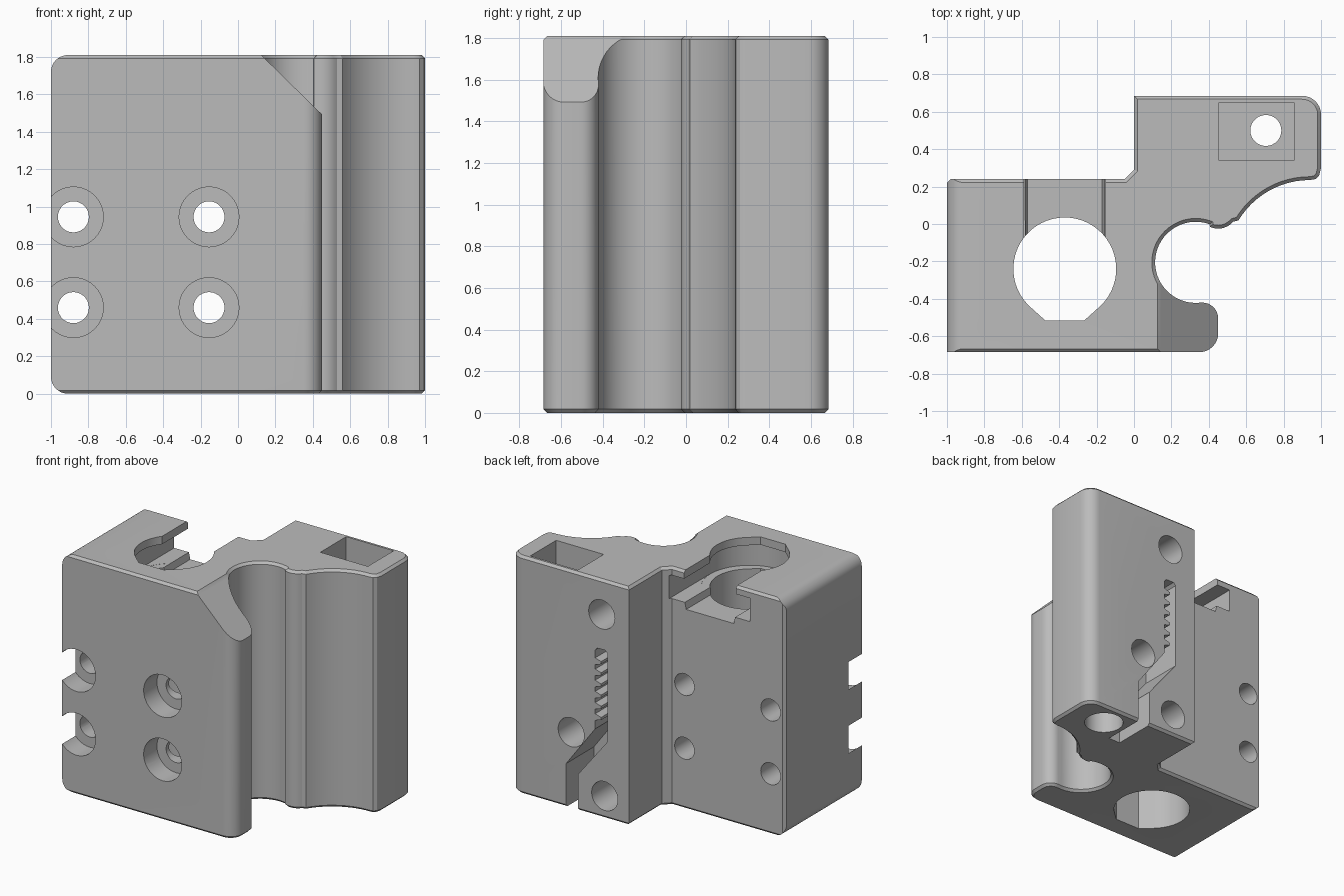
import bpy, bmesh
from math import sin, cos, radians

cube = bpy.data.objects.get("Cube")
if cube:
    bpy.data.objects.remove(cube)

H = 1.81
BACK, STEP, FRONT = 0.685, 0.24, -0.685

grey = bpy.data.materials.new("plastic_grey")
grey.use_nodes = True
colour = (0.5, 0.5, 0.5, 1)
grey.diffuse_color = colour
grey.node_tree.nodes["Principled BSDF"].inputs["Base Color"].default_value = colour


def arc(cx, cy, r, a0, a1, n):
    return [(cx + r * cos(radians(a0 + (a1 - a0) * i / n)),
             cy + r * sin(radians(a0 + (a1 - a0) * i / n))) for i in range(n + 1)]


def circle(cx, cy, r, n=40):
    return arc(cx, cy, r, 0, 360, n)[:-1]


def prism(name, pts, lo, hi, axis="z", chamfer=0):
    """Extrude a profile: (x, y) along z, or (x, z) along y."""
    def place(p, d):
        return (p[0], p[1], d) if axis == "z" else (p[0], d, p[1])
    bm = bmesh.new()
    a = [bm.verts.new(place(p, lo)) for p in pts]
    b = [bm.verts.new(place(p, hi)) for p in pts]
    caps = [bm.faces.new(a), bm.faces.new(b)]
    for i in range(len(pts)):
        j = (i + 1) % len(pts)
        bm.faces.new((a[i], a[j], b[j], b[i]))
    bmesh.ops.recalc_face_normals(bm, faces=bm.faces)
    if chamfer:
        rim = list({e for f in caps for e in f.edges})
        bmesh.ops.bevel(bm, geom=rim, offset=chamfer, segments=1,
                        affect="EDGES", clamp_overlap=False)
    me = bpy.data.meshes.new(name)
    bm.to_mesh(me)
    bm.free()
    ob = bpy.data.objects.new(name, me)
    bpy.context.collection.objects.link(ob)
    return ob


def rect(x0, x1, y0, y1):
    return [(x0, y0), (x1, y0), (x1, y1), (x0, y1)]


# Body outline, with rod groove and scalloped side
outline = [(-1, FRONT)]
outline += arc(0.35, -0.585, 0.1, -90, 0, 8)
outline += arc(0.365, -0.505, 0.085, 0, 90, 8)
outline += arc(0.33, -0.205, 0.217, 270, 70, 28)
outline += arc(0.45, 0.08, 0.105, 245, 320, 6)
outline += arc(0.94, -0.21, 0.445, 149, 90, 12)
outline += [(0.97, 0.24), (0.99, 0.26), (1, 0.3)]
outline += arc(0.9, 0.585, 0.1, 0, 90, 8)
outline += [(0, BACK), (0, 0.29), (-0.05, STEP), (-0.98, STEP), (-1, 0.22)]
body = prism("carriage_body", outline, 0, H, chamfer=0.018)
body.data.materials.append(grey)

cutters = []


def cut(name, *args, op="DIFFERENCE", **kw):
    ob = prism(name, *args, **kw)
    ob.hide_render = True
    mod = body.modifiers.new(name, "BOOLEAN")
    mod.operation, mod.object, mod.solver = op, ob, "EXACT"
    cutters.append(ob)


# Rounded upper and lower edges on one side
rounded = arc(-0.91, 0.09, 0.09, 270, 180, 8) + arc(-0.91, H - 0.09, 0.09, 180, 90, 8)
rounded[0], rounded[-1] = (-0.91, -0.001), (-0.91, H + 0.001)
cut("side_rounding", rounded + [(1.3, H + 0.001), (1.3, -0.001)], -1, 1,
    axis="y", op="INTERSECT")

# Sloped front corner
cut("corner_slope", [(0.12, H + 0.005), (0.6, 1.345), (0.6, 2), (0.12, 2)],
    -0.9, -0.22, axis="y")

# Central bore with flattened front
CX, CY = -0.37, -0.24
bore = arc(CX, CY, 0.275, -45, 225, 40) + [(-0.475, -0.515), (-0.265, -0.515)]
cut("central_bore", bore, -0.1, H + 0.1)

# Undercut chamber and its channel through the back
cut("chamber", arc(CX, CY, 0.335, 0, 180, 30) + arc(CX, CY, 0.335, 180, 360, 30)[1:-1],
    1.57, 1.75)
cut("chamber_channel", rect(CX - 0.335, CX + 0.335, CY + 0.003, STEP + 0.2), 1.571, 1.749)
cut("neck_channel", [(CX - 0.2, 1.52), (CX + 0.2, 1.52), (CX + 0.218, 1.6),
                     (CX + 0.218, 2), (CX - 0.218, 2), (CX - 0.218, 1.6)],
    CY + 0.01, STEP + 0.2, axis="y")

# Counterbored mounting holes
for i, x in enumerate((-0.88, -0.155)):
    for j, z in enumerate((0.46, 0.945)):
        cut(f"bolt_hole_{i}{j}", circle(x, z, 0.083, 28), -1, 1 if i == 0 else 0.5, axis="y")
        cut(f"bolt_head_{i}{j}", circle(x, z, 0.16), -1, FRONT + 0.16, axis="y")

# Blind holes in the back of the tower
for i, (x, z) in enumerate(((0.23, 1.545), (0.487, 0.58), (0.205, 0.17))):
    cut(f"tower_hole_{i}", circle(x, z, 0.11, 32), 0.3, 1, axis="y")

# Toothed belt slot running down to the base
slot = [(0.2, 1.28), (0.265, 1.28), (0.285, 1.26)]
for i in range(6):
    z = 1.2 - 0.085 * i
    slot += [(0.285, z), (0.235, z - 0.015), (0.235, z - 0.035), (0.285, z - 0.05)]
slot += [(0.285, 0.66), (0.53, 0.33), (0.53, -0.1), (0.43, -0.1),
         (0.43, 0.275), (0.18, 0.59), (0.18, 1.26)]
cut("belt_slot", slot, 0.35, 1, axis="y")

# Top pocket with a vertical shaft and wider base socket
cut("top_pocket", rect(0.455, 0.855, 0.34, 0.65), H - 0.35, 2)
cut("shaft", circle(0.705, 0.5, 0.083, 28), -0.1, H - 0.2)
cut("base_socket", circle(0.705, 0.5, 0.14), -0.1, 0.25)

# Bake the cuts and drop the cutters
deps = bpy.context.evaluated_depsgraph_get()
deps.update()
mesh = bpy.data.meshes.new_from_object(body.evaluated_get(deps))
body.modifiers.clear()
body.data = mesh
for ob in cutters:
    bpy.data.objects.remove(ob)
mesh.materials.clear()
mesh.materials.append(grey)
for p in mesh.polygons:
    p.material_index = 0

bpy.ops.object.select_all(action="DESELECT")
body.select_set(True)
bpy.context.view_layer.objects.active = body
bpy.ops.object.shade_smooth_by_angle(angle=radians(30))
